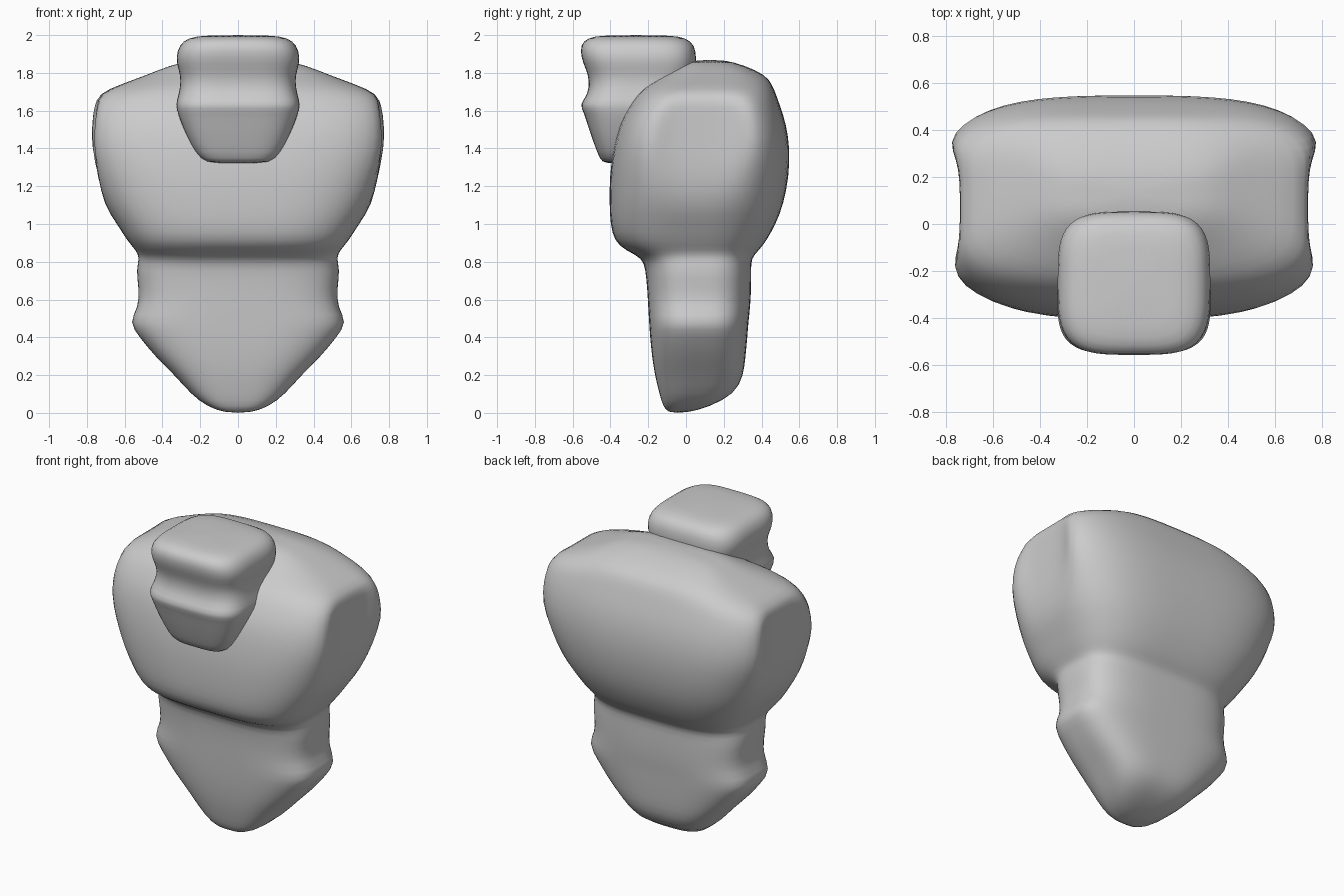
import bpy, bmesh, math

SIDES = 40


def ring(z, w, front, back, n, socket):
    """Rounded-square section; socket hollows the flat shoulder sides."""
    cy, d = (front + back) / 2, (back - front) / 2
    pts = []
    for i in range(SIDES):
        a = 2 * math.pi * (i + 0.5) / SIDES
        c, s = math.cos(a), math.sin(a)
        r = (abs(c) ** n + abs(s) ** n) ** (-1 / n)
        x, y = w * r * c, cy + d * r * s
        if socket:
            limit = 0.74 + 0.05 * min(abs((y - 0.07) / 0.28), 1.6) ** 4
            x = math.copysign(min(abs(x), limit), x)
        pts.append((x, y, z))
    return pts


def loft(name, sections, n, socket=False):
    bm = bmesh.new()
    rings = [[bm.verts.new(p) for p in ring(*s, n, socket)] for s in sections]
    for a, b in zip(rings, rings[1:]):
        for i in range(SIDES):
            j = (i + 1) % SIDES
            bm.faces.new((a[i], a[j], b[j], b[i]))
    bm.faces.new(rings[0][::-1])
    bm.faces.new(rings[-1])
    for f in bm.faces:
        f.smooth = True
    mesh = bpy.data.meshes.new(name)
    bm.to_mesh(mesh)
    bm.free()
    obj = bpy.data.objects.new(name, mesh)
    bpy.context.collection.objects.link(obj)
    sub = obj.modifiers.new("smooth", 'SUBSURF')
    sub.levels = sub.render_levels = 1
    return obj


# Torso: tapered pelvis, waist crease and broad chest (z, half width, front y, back y)
loft("torso", [
    (0.0, 0.06, -0.09, 0.00), (0.03, 0.16, -0.12, 0.12),
    (0.10, 0.25, -0.14, 0.26), (0.20, 0.335, -0.165, 0.305),
    (0.30, 0.44, -0.18, 0.315), (0.40, 0.52, -0.19, 0.325),
    (0.48, 0.58, -0.195, 0.33), (0.56, 0.525, -0.20, 0.34),
    (0.66, 0.525, -0.205, 0.345), (0.76, 0.54, -0.215, 0.345),
    (0.82, 0.52, -0.23, 0.345), (0.86, 0.54, -0.32, 0.385),
    (0.91, 0.585, -0.38, 0.425), (1.00, 0.64, -0.40, 0.475),
    (1.10, 0.71, -0.405, 0.515), (1.25, 0.775, -0.405, 0.545),
    (1.40, 0.84, -0.385, 0.55), (1.53, 0.84, -0.355, 0.53),
    (1.62, 0.82, -0.305, 0.50), (1.69, 0.765, -0.26, 0.475),
    (1.74, 0.62, -0.20, 0.455), (1.79, 0.48, -0.11, 0.42),
    (1.84, 0.36, -0.03, 0.31), (1.87, 0.24, 0.05, 0.20),
], 3.4, socket=True)

# Head: blocky with a brow, a recessed eye band and a jaw
loft("head", [
    (1.32, 0.14, -0.43, -0.25), (1.34, 0.20, -0.455, -0.20),
    (1.42, 0.25, -0.485, -0.14), (1.52, 0.295, -0.52, -0.08),
    (1.59, 0.32, -0.54, -0.04), (1.635, 0.33, -0.565, -0.02),
    (1.68, 0.315, -0.52, 0.0), (1.76, 0.30, -0.51, 0.03),
    (1.82, 0.315, -0.53, 0.05), (1.88, 0.33, -0.555, 0.055),
    (1.95, 0.31, -0.56, 0.045), (1.985, 0.265, -0.52, 0.0),
    (2.0, 0.18, -0.45, -0.08),
], 4)
